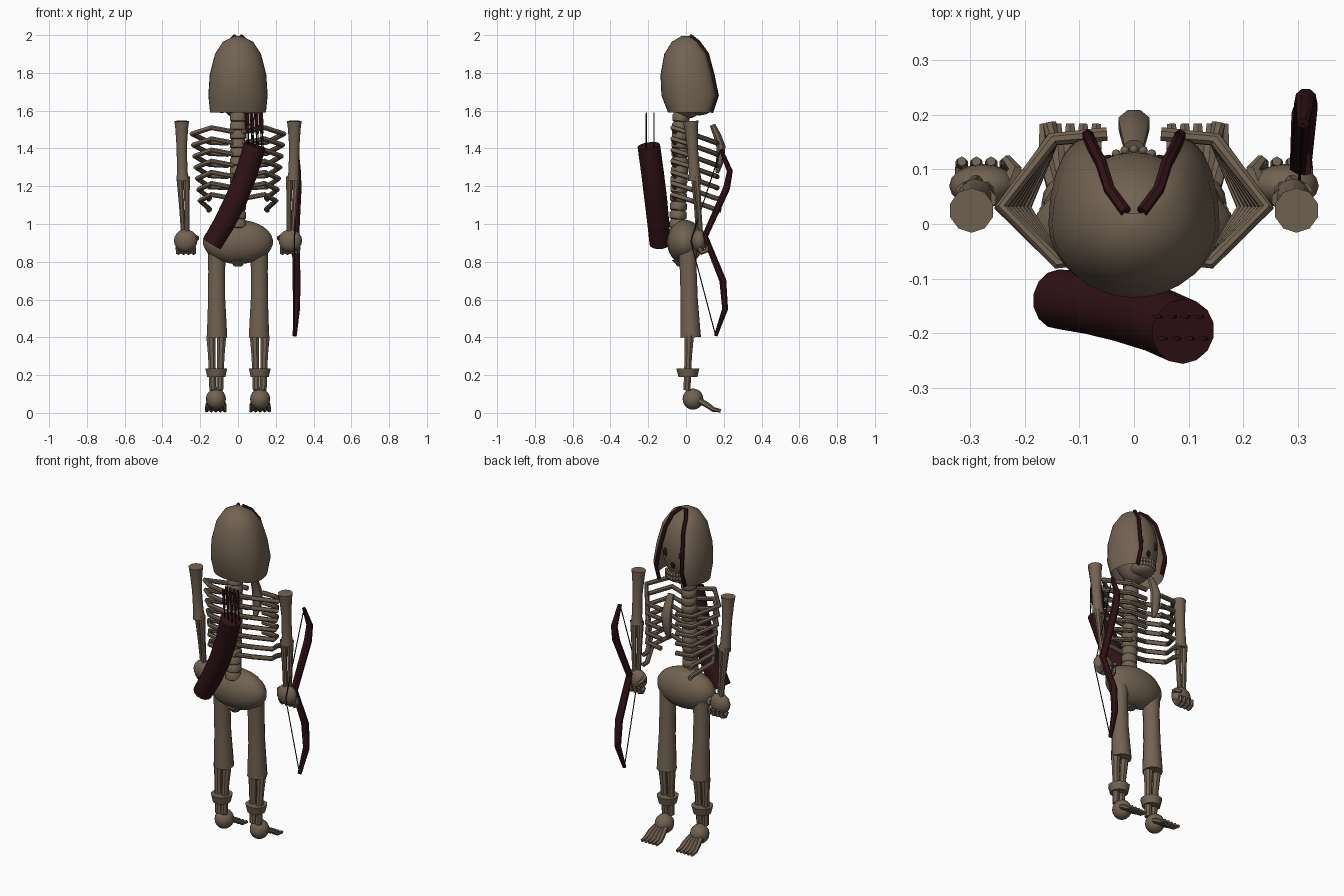
import bpy, bmesh, math
from mathutils import Vector

if "Cube" in bpy.data.objects:
    bpy.data.objects.remove(bpy.data.objects["Cube"], do_unlink=True)


def material(name, rgb):
    m = bpy.data.materials.new(name)
    m.use_nodes = True
    m.diffuse_color = (*rgb, 1)
    m.node_tree.nodes["Principled BSDF"].inputs["Base Color"].default_value = (*rgb, 1)
    return m


BONE = material("old bone", (0.17, 0.125, 0.085))
LEATHER = material("dark red leather", (0.03, 0.006, 0.008))
BLACK = material("black", (0.008, 0.006, 0.006))


def finish(name, bm, mat, angle=40):
    bmesh.ops.recalc_face_normals(bm, faces=bm.faces)
    me = bpy.data.meshes.new(name)
    bm.to_mesh(me)
    bm.free()
    me.materials.append(mat)
    ob = bpy.data.objects.new(name, me)
    bpy.context.collection.objects.link(ob)
    bpy.ops.object.select_all(action="DESELECT")
    ob.select_set(True)
    bpy.context.view_layer.objects.active = ob
    bpy.ops.object.shade_smooth_by_angle(angle=math.radians(angle))
    return ob


def tube(name, pts, radii, mat, sides=8, squash=1.0, side=(1, 0, 0)):
    """Loft rings along a path; squash scales the width along the side direction."""
    pts = [Vector(p) for p in pts]
    if not isinstance(radii, (list, tuple)):
        radii = [radii] * len(pts)
    bm = bmesh.new()
    rings = []
    for i, p in enumerate(pts):
        d = (pts[min(i + 1, len(pts) - 1)] - pts[max(i - 1, 0)]).normalized()
        u = Vector(side)
        u = u - d * u.dot(d)
        if u.length < 0.15:
            u = Vector((0, 0, 1)) - d * d.z
        u.normalize()
        v = d.cross(u)
        turn = [2 * math.pi * (k + 0.5) / sides for k in range(sides)]
        rings.append([bm.verts.new(p + radii[i] * (u * math.cos(a) * squash + v * math.sin(a)))
                      for a in turn])
    for a, b in zip(rings, rings[1:]):
        for k in range(sides):
            n = (k + 1) % sides
            bm.faces.new((a[k], a[n], b[n], b[k]))
    bm.faces.new(rings[0])
    bm.faces.new(rings[-1])
    return finish(name, bm, mat)


def ball(name, centre, size, mat, seg=16):
    bm = bmesh.new()
    bmesh.ops.create_uvsphere(bm, u_segments=seg, v_segments=seg * 5 // 8, radius=1)
    bmesh.ops.scale(bm, vec=size, verts=bm.verts)
    bmesh.ops.translate(bm, vec=centre, verts=bm.verts)
    return finish(name, bm, mat, 60)


# Hood: levels of height, half width, back depth, rim x, rim y
LEVELS = [(1.59, .148, .095, .085, .13), (1.68, .157, .13, .085, .16), (1.79, .15, .135, .075, .137),
          (1.9, .122, .115, .06, .108), (1.965, .08, .075, .045, .06), (1.995, .02, .025, .015, .02)]
bm = bmesh.new()
rows = []
for z, w, b, rx, ry in LEVELS:
    half = []
    for k in range(9):
        a = math.pi / 2 * k / 8
        half.append((w * math.sin(a), -b * math.cos(a)))
    for k in range(1, 6):
        a = math.pi / 2 * k / 5
        half.append((rx + (w - rx) * math.cos(a), ry * math.sin(a)))
    loop = [(-x, y) for x, y in reversed(half[1:])] + half
    rows.append([bm.verts.new((x, y, z)) for x, y in loop])
for a, b in zip(rows, rows[1:]):
    for k in range(len(a) - 1):
        bm.faces.new((a[k], a[k + 1], b[k + 1], b[k]))
bm.faces.new(rows[-1])
finish("hood", bm, BONE, 50)

# Skull with face and jaw
ball("skull", (0, 0.01, 1.77), (0.125, 0.122, 0.212), BONE, 24)
ball("jaw", (0, 0.07, 1.61), (0.07, 0.065, 0.035), BONE)
ball("nose_hole", (0, 0.122, 1.69), (0.014, 0.008, 0.022), BLACK, 8)
for k in range(9):
    a = math.radians(-60 + 15 * k)
    for z in (1.617, 1.64):
        ball("tooth", (0.065 * math.sin(a), 0.075 + 0.062 * math.cos(a), z),
             (0.009, 0.009, 0.013), BONE, 8)

# Spine with ringed vertebrae
spine, widths = [], []
for k in range(15):
    z = 0.93 + 0.047 * k
    for dz, r in ((0, 0.037), (0.008, 0.045), (0.036, 0.045)):
        spine.append((0, -0.045 + 0.02 * k / 14, z + dz))
        widths.append(r)
tube("spine", spine, widths, BONE, 10)
tube("sternum", [(0, 0.14, 1.525), (0, 0.165, 1.47), (0, 0.185, 1.41), (0, 0.18, 1.33), (0, 0.165, 1.27)],
     [0.016, 0.022, 0.026, 0.022, 0.01], BONE, 8, 1.2)

# Pelvis
ball("pelvis", (0, -0.005, 0.905), (0.185, 0.095, 0.117), BONE, 24)
tube("tailbone", [(0, -0.03, 0.82), (0, -0.02, 0.78)], [0.05, 0.025], BONE)

for s, label in ((1, "left"), (-1, "right")):
    # Face rim and eye socket
    rim = [(s * rx, ry + 0.003, z) for z, w, b, rx, ry in LEVELS]
    tube(label + "_hood_rim", rim, 0.011, LEATHER, 6)
    ball(label + "_eye_socket", (s * 0.047, 0.115, 1.755), (0.024, 0.012, 0.026), LEATHER, 12)

    # Ribs
    for i in range(7):
        z = 1.477 - 0.059 * i
        out = 0.243 - 0.007 * i
        path = [(s * 0.02, -0.055, z + 0.01), (s * 0.14, -0.07, z + 0.033), (s * out, 0.03, z),
                (s * 0.15, 0.155, z - 0.045)]
        path.append((s * 0.05, 0.165, z - 0.05) if i < 5 else (s * 0.155, 0.185, z - 0.05))
        tube(label + "_rib", path, 0.0135, BONE, 8, side=(0, 0, 1))

    # Arm
    tube(label + "_upper_arm",
         [(s * .298, .025, 1.545), (s * .298, .027, 1.51), (s * .298, .035, 1.4), (s * .295, .045, 1.27),
          (s * .292, .047, 1.23)], [0.041, 0.036, 0.028, 0.03, 0.036], BONE, 10)
    for dx, dy in ((-0.018, 0), (0.018, 0.012)):
        tube(label + "_forearm_bone",
             [(s * (.29 + dx), .045 + dy, 1.25), (s * (.285 + dx * .8), .055 + dy, 1.1),
              (s * (.28 + dx * .5), .065 + dy, .95)], [0.02, 0.014, 0.014], BONE)
    ball(label + "_palm", (s * 0.277, 0.07, 0.912), (0.062, 0.04, 0.06), BONE)
    for k in range(4):
        x = s * (0.235 + 0.027 * k)
        tube(label + "_finger", [(x, .07, .875), (x, .085, .85), (x, .11, .86), (x, .115, .89)],
             [0.016, 0.015, 0.013, 0.009], BONE, 6)
    tube(label + "_thumb", [(s * .23, .07, .93), (s * .218, .1, .925), (s * .235, .12, .91)],
         [0.018, 0.014, 0.009], BONE, 6)

    # Leg
    tube(label + "_thigh", [(s * .112, .008, .87), (s * .113, .012, .75), (s * .113, .017, .6),
                            (s * .111, .025, .4)], [0.05, 0.046, 0.047, 0.056], BONE, 12)
    for dx in (-0.028, 0.028):
        tube(label + "_shin_bone", [(s * (.115 + dx), .017, .41), (s * (.115 + dx * .85), .012, .3),
                                    (s * (.115 + dx * .65), .005, .12)], [0.027, 0.021, 0.02], BONE)
    tube(label + "_ankle_cuff", [(s * .115, .01, .19), (s * .115, .01, .235)], [0.05, 0.061], BONE, 10)
    ball(label + "_heel", (s * 0.117, 0.037, 0.073), (0.053, 0.055, 0.056), BONE)
    for k in range(5):
        f = (k - 2) * 0.021
        tube(label + "_toe", [(s * (.117 + f * .7), .07, .065), (s * (.117 + f), .115, .04),
                              (s * (.117 + f * 1.1), .145, .018), (s * (.117 + f * 1.15), .183, .011)],
             [0.016, 0.015, 0.013, 0.009], BONE, 6)

# Quiver and arrows
tube("quiver", [(-.138, -.138, .895), (-.075, -.146, 1.0), (-.01, -.16, 1.13), (.045, -.177, 1.27),
                (.09, -.197, 1.415)], [0.055, 0.058, 0.06, 0.06, 0.06], LEATHER, 14)
for row, y in enumerate((-0.17, -0.21)):
    for k in range(4):
        x = 0.042 + 0.025 * k + 0.008 * row
        tube("arrow_shaft", [(x + .01, y, 1.38), (x, y, 1.585)], 0.0035, BLACK, 5)
        tube("arrow_feather", [(x + .006, y, 1.48), (x + .003, y, 1.51), (x, y, 1.59)],
             [0.003, 0.004, 0.004], LEATHER, 4, 2.6)

# Bow with drawn string
limb = [(.31, .185, 1.395), (.315, .232, 1.28), (.315, .215, 1.19), (.305, .1, .935),
        (.31, .195, .7), (.31, .207, .55), (.3, .157, .408)]
tube("bow", limb, [0.01, 0.017, 0.02, 0.018, 0.02, 0.017, 0.01], LEATHER, 8, 1.15)
tube("bow_string", [limb[0], (.3, .025, .91), limb[-1]], 0.003, BLACK, 5)
